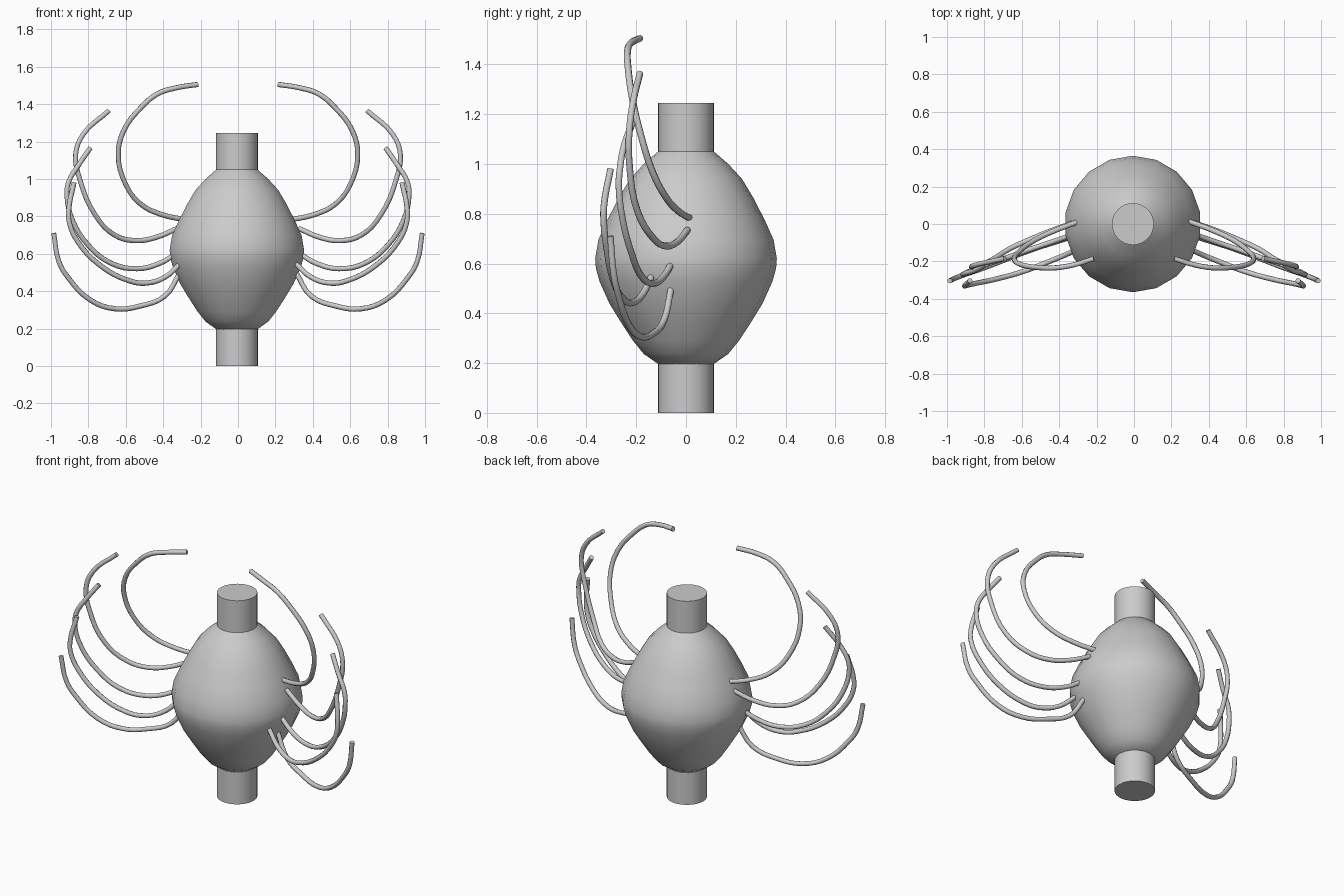
import bpy, bmesh, math
from mathutils import Matrix, Vector

if "Cube" in bpy.data.objects:
    bpy.data.objects.remove(bpy.data.objects["Cube"])

CX = -0.006  # body axis


def finish(obj, angle=40):
    bpy.ops.object.select_all(action='DESELECT')
    obj.select_set(True)
    bpy.context.view_layer.objects.active = obj
    bpy.ops.object.shade_smooth_by_angle(angle=math.radians(angle))


def lathe(name, profile, sides):
    bm = bmesh.new()
    rings = []
    for r, z in profile:
        rings.append([bm.verts.new((CX + r * math.cos(a), r * math.sin(a), z))
                      for a in (math.pi / 2 + 2 * math.pi * i / sides for i in range(sides))])
    for lo, hi in zip(rings, rings[1:]):
        for i in range(sides):
            j = (i + 1) % sides
            bm.faces.new((lo[i], lo[j], hi[j], hi[i]))
    bm.faces.new(rings[0][::-1])
    bm.faces.new(rings[-1])
    mesh = bpy.data.meshes.new(name)
    bm.to_mesh(mesh)
    bm.free()
    obj = bpy.data.objects.new(name, mesh)
    bpy.context.collection.objects.link(obj)
    finish(obj)


def tube(name, points, side, radius=0.0138):
    curve = bpy.data.curves.new(name, 'CURVE')
    curve.dimensions = '3D'
    curve.bevel_depth = radius
    curve.bevel_resolution = 2
    curve.resolution_u = 4
    curve.use_fill_caps = True
    spline = curve.splines.new('BEZIER')
    spline.bezier_points.add(len(points) - 1)
    for bp, (x, y, z) in zip(spline.bezier_points, points):
        bp.co = (side * x, y, z)
        bp.handle_left_type = bp.handle_right_type = 'AUTO'
    obj = bpy.data.objects.new(name, curve)
    bpy.context.collection.objects.link(obj)
    bpy.ops.object.select_all(action='DESELECT')
    obj.select_set(True)
    bpy.context.view_layer.objects.active = obj
    bpy.ops.object.convert(target='MESH')
    finish(bpy.context.view_layer.objects.active, 50)


# Bulging body
lathe("body", [(0.11, 0.195), (0.17, 0.237), (0.213, 0.29), (0.262, 0.365), (0.308, 0.44),
               (0.347, 0.527), (0.362, 0.58), (0.365, 0.62), (0.352, 0.696), (0.314, 0.78),
               (0.27, 0.865), (0.225, 0.94), (0.17, 1.0), (0.11, 1.052)], 18)

# Straight necks at both ends
lathe("lower_neck", [(0.112, 0.0), (0.112, 0.2)], 32)
lathe("upper_neck", [(0.112, 1.05), (0.112, 1.245)], 32)

# Curved arms, listed from top to bottom for one side
arms = [
    [(.29, .015, .783), (.41, -.03, .81), (.52, -.08, .865), (.60, -.135, .97), (.64, -.185, 1.13),
     (.61, -.215, 1.26), (.52, -.232, 1.38), (.43, -.235, 1.455), (.33, -.22, 1.487), (.215, -.185, 1.505)],
    [(.325, .006, .735), (.44, -.035, .687), (.55, -.08, .67), (.66, -.13, .70), (.765, -.195, .81),
     (.845, -.227, .995), (.868, -.228, 1.13), (.83, -.215, 1.235), (.69, -.185, 1.365)],
    [(.33, -.058, .60), (.42, -.09, .548), (.54, -.13, .52), (.68, -.18, .55), (.80, -.22, .645),
     (.885, -.255, .78), (.915, -.27, .915), (.905, -.265, .985), (.855, -.25, 1.07), (.79, -.215, 1.165)],
    [(.31, -.14, .545), (.39, -.175, .475), (.49, -.215, .443), (.58, -.25, .455), (.74, -.295, .54),
     (.86, -.32, .67), (.90, -.33, .76), (.905, -.33, .83), (.877, -.303, .98)],
    [(.31, -.06, .50), (.39, -.087, .375), (.525, -.13, .32), (.66, -.18, .306), (.79, -.23, .353),
     (.91, -.272, .475), (.957, -.29, .556), (.985, -.304, .71)],
]
for i, pts in enumerate(arms, 1):
    for label, side in (("right", 1), ("left", -1)):
        tube(f"{label}_arm_{i}", pts, side)
